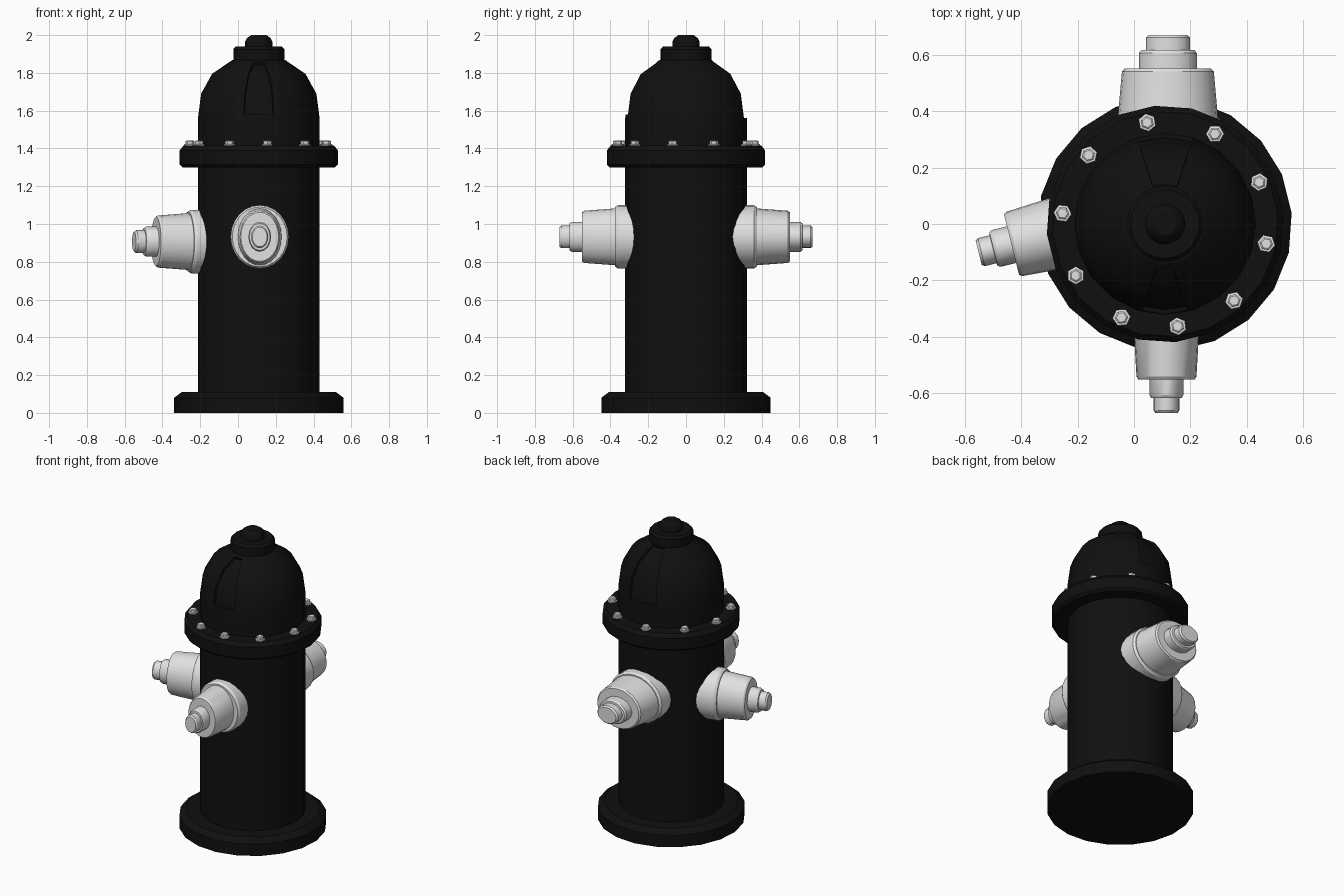
import bpy, bmesh
from math import sin, cos, pi, radians
from mathutils import Matrix, Vector

cube = bpy.data.objects.get("Cube")
if cube:
    bpy.data.objects.remove(cube)

CENTRE = Vector((0.11, 0, 0))


def material(name, value):
    m = bpy.data.materials.new(name)
    m.use_nodes = True
    colour = (value, value, value, 1)
    m.diffuse_color = colour
    m.node_tree.nodes["Principled BSDF"].inputs["Base Color"].default_value = colour
    return m


BLACK = material("black_paint", 0.005)
SILVER = material("light_grey_metal", 0.75)


def lathe(name, profile, sides, mat, turn=0, widths=None, place=None, edit=None):
    """Revolve (radius, height) pairs round z; widths scales each ring in x."""
    bm = bmesh.new()
    rings = []
    for i, (r, h) in enumerate(profile):
        w = widths[i] if widths else 1
        angles = [radians(turn) + 2 * pi * k / sides for k in range(sides)]
        rings.append([bm.verts.new((r * w * cos(a), r * sin(a), h)) for a in angles])
    for lo, hi in zip(rings, rings[1:]):
        for k in range(sides):
            n = (k + 1) % sides
            bm.faces.new((lo[k], lo[n], hi[n], hi[k]))
    bm.faces.new(rings[0][::-1])
    bm.faces.new(rings[-1])
    if edit:
        edit(bm)
    bm.transform(place or Matrix.Translation(CENTRE))
    bmesh.ops.recalc_face_normals(bm, faces=bm.faces)
    mesh = bpy.data.meshes.new(name)
    bm.to_mesh(mesh)
    bm.free()
    mesh.materials.append(mat)
    obj = bpy.data.objects.new(name, mesh)
    bpy.context.collection.objects.link(obj)
    bpy.ops.object.select_all(action="DESELECT")
    obj.select_set(True)
    bpy.context.view_layer.objects.active = obj
    bpy.ops.object.shade_smooth_by_angle(angle=radians(30))
    return obj


# Base, barrel and upper flange
lathe("base_flange", [(0.45, 0), (0.45, 0.08), (0.41, 0.11)], 20, BLACK, turn=5)
lathe("barrel", [(0.322, 0.05), (0.322, 1.35)], 20, BLACK)
lathe("bonnet_flange", [(0.405, 1.3), (0.42, 1.315), (0.42, 1.39), (0.4, 1.415)],
      20, BLACK, turn=5)


# Bonnet dome with a recessed panel at front and back
def recess_panels(bm):
    for side in (1, -1):
        faces = []
        for f in bm.faces:
            c = f.calc_center_median()
            if c.z > 1.57 and c.y * side > 0 and abs(c.x) < 0.3 * abs(c.y):
                faces.append(f)
        bmesh.ops.inset_region(bm, faces=faces, thickness=0.02, use_even_offset=True)
        bmesh.ops.inset_region(bm, faces=faces, thickness=0.003, depth=-0.015)


lathe("bonnet_dome", [(0.322, 1.38), (0.322, 1.56), (0.305, 1.69), (0.247, 1.795),
                      (0.14, 1.868)], 20, BLACK, edit=recess_panels)
lathe("bonnet_cap", [(0.122, 1.85), (0.135, 1.87), (0.135, 1.925), (0.122, 1.94)],
      20, BLACK)
lathe("top_knob", [(0.072, 1.92), (0.072, 1.965), (0.062, 1.985), (0.04, 2.0)],
      16, BLACK)

# Bolts round the upper flange
for i, angle in enumerate((24, 61, 100, 138, 174, 210, 245, 277, 312, 349)):
    a = radians(angle)
    spot = CENTRE + Vector((0.365 * cos(a), 0.365 * sin(a), 1.41))
    lathe(f"flange_bolt_{i + 1}",
          [(0.032, 0), (0.032, 0.012), (0.024, 0.014), (0.024, 0.028), (0.018, 0.032)],
          6, SILVER, turn=angle, place=Matrix.Translation(spot))


# Hose outlets: collar, tapered body and stepped nut along one axis
def outlet(name, angle, origin, collar, body, nut):
    a = radians(angle)
    out = Vector((cos(a), sin(a), 0))
    across = Vector((-sin(a), cos(a), 0))
    axes = Matrix((across, (0, 0, 1), out)).transposed().to_4x4()
    place = Matrix.Translation(origin) @ axes
    lathe(name + "_collar", [(0.168, 0.2), (0.168, 0.36), (0.158, 0.375)], 24, SILVER,
          widths=[collar] * 3, place=place)
    lathe(name + "_body", [(0.156, 0.3), (0.138, 0.54), (0.13, 0.55)], 24, SILVER,
          widths=[body] * 3, place=place)
    lathe(name + "_nut", [(0.079, 0.5), (0.079, 0.605), (0.072, 0.616), (0.06, 0.617),
                          (0.06, 0.66), (0.052, 0.67)], 16, SILVER,
          widths=[nut] * 6, place=place)


outlet("front_outlet", 270, (0.115, 0, 0.932), 0.92, 0.77, 0.76)
outlet("back_outlet", 90, (0.12, 0, 0.932), 1.15, 1.18, 1.3)
outlet("right_outlet", 194, (0.10, 0.06, 0.907), 0.88, 0.85, 0.85)
